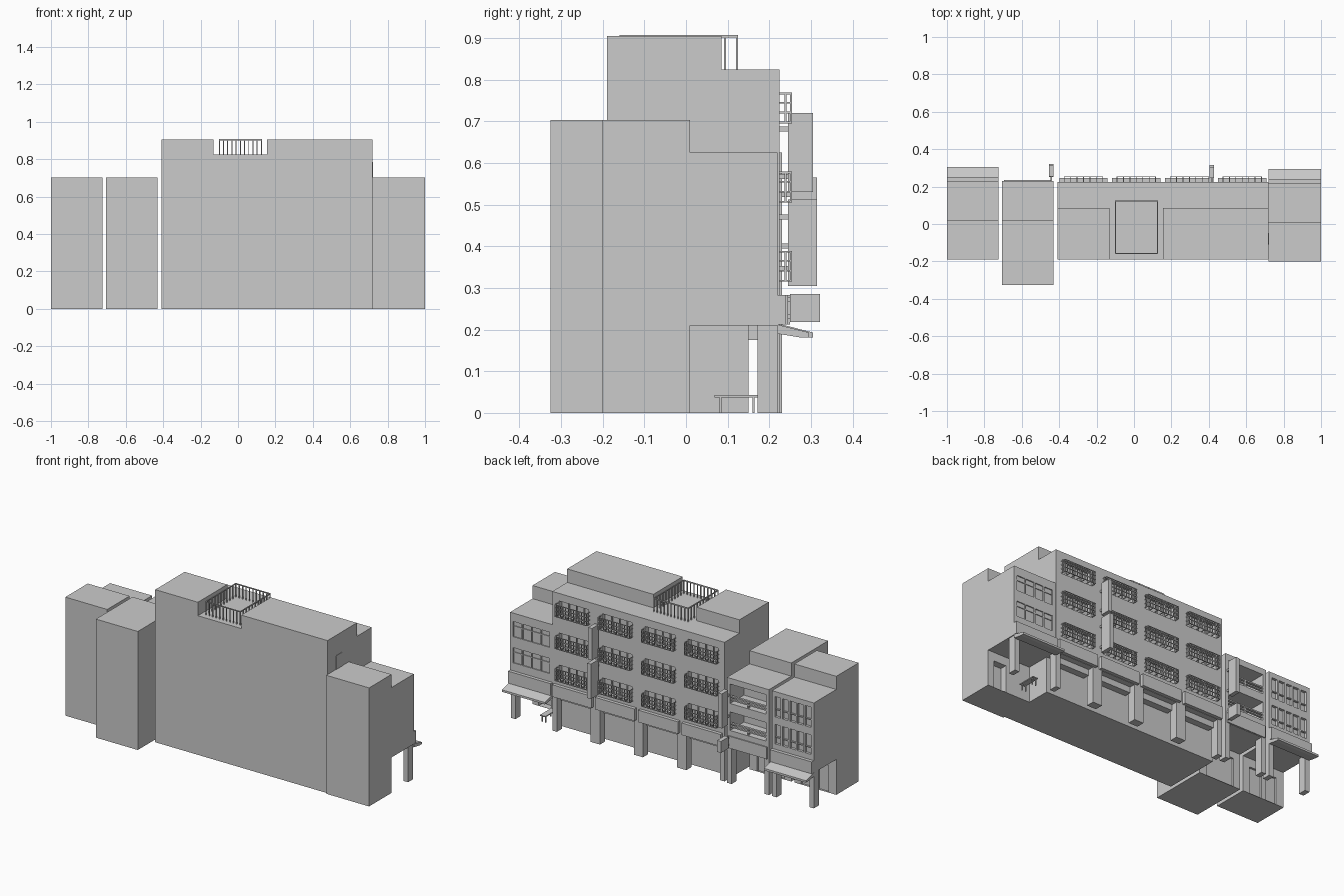
import bpy, bmesh

if "Cube" in bpy.data.objects:
    bpy.data.objects.remove(bpy.data.objects["Cube"])


def make(name, bm):
    bmesh.ops.recalc_face_normals(bm, faces=bm.faces)
    me = bpy.data.meshes.new(name)
    bm.to_mesh(me)
    bm.free()
    ob = bpy.data.objects.new(name, me)
    bpy.context.collection.objects.link(ob)
    return ob


def boxes(name, items):
    """One object from boxes given as (x0, x1, y0, y1, z0, z1)."""
    bm = bmesh.new()
    for x0, x1, y0, y1, z0, z1 in items:
        vs = bmesh.ops.create_cube(bm, size=1)["verts"]
        for v in vs:
            v.co.x = x1 if v.co.x > 0 else x0
            v.co.y = y1 if v.co.y > 0 else y0
            v.co.z = z1 if v.co.z > 0 else z0
    return make(name, bm)


def extrude_x(name, pts, x0, x1):
    """Side profile (y, z) extruded along x."""
    bm = bmesh.new()
    f = bm.faces.new([bm.verts.new((x0, y, z)) for y, z in pts])
    r = bmesh.ops.extrude_face_region(bm, geom=[f])
    for v in r["geom"]:
        if isinstance(v, bmesh.types.BMVert):
            v.co.x = x1
    return make(name, bm)


def cut(ob, items):
    c = boxes(ob.name + "_cutter", items)
    c.hide_render = True
    c.hide_viewport = True
    c.display_type = 'WIRE'
    m = ob.modifiers.new("openings", 'BOOLEAN')
    m.operation = 'DIFFERENCE'
    m.solver = 'EXACT'
    m.object = c


def body(name, x0, x1, yb, yr, yf, zf, ys, zt, arch=0.21):
    pts = [(yb, 0), (yr, 0), (yr, arch), (yf, arch), (yf, zf)]
    pts += [(ys, zf), (ys, zt)] if zt > zf else []
    pts += [(yb, max(zf, zt))]
    return extrude_x(name, pts, x0, x1)


def panes(x0, x1, n, gap, y0, y1, rows):
    w = (x1 - x0 + gap) / n
    return [(x0 + i * w, x0 + (i + 1) * w - gap, y0, y1, a, b)
            for a, b in rows for i in range(n)]


def columns(name, xs, yf, w=0.03, top=0.212):
    boxes(name, [(x, x + w, yf - 0.048, yf, 0, top) for x in xs])


def canopy(name, x0, x1, y):
    extrude_x(name, [(y, .19), (y, .212), (y + .075, .193), (y + .075, .181), (y + .055, .181)], x0, x1)


# low end houses and the open-balcony house
end_l = body("west_house", -1, -.725, -.19, .02, .23, .625, .02, .703)
balc = body("balcony_house", -.705, -.43, -.325, .02, .23, .625, .02, .703)
end_r = body("east_house", .72, 1, -.2, .01, .22, .625, .01, .703)

cut(end_l, panes(-.98, -.745, 5, .012, .215, .3, [(.315, .43), (.475, .595)]) +
    [(-.95, -.88, .008, .05, .001, .16), (-.85, -.77, .008, .05, .001, .16)])
cut(balc, [(-.685, -.45, .10, .3, a, b) for a, b in [(.315, .425), (.475, .59)]] +
    [(-.66, -.48, .008, .05, .001, .17)])
cut(end_r, panes(.74, .98, 4, .008, .214, .3, [(.33, .42), (.485, .575)]) +
    [(.88, .96, -.03, .05, .001, .16)])

# balcony rails and mullions in the house windows
rails = []
for z in (.315, .475):
    rails += [(-.686, -.449, .215, .228, z + h, z + h + .008) for h in (.018, .036)]
    rails += [(-.57, -.562, .216, .227, z, z + .04)]
boxes("balcony_rails", rails)
boxes("west_window_bars", [(-.982, -.743, .217, .226, z, z + .006) for z in (.35, .515)])
boxes("east_window_bars", [(.738, .982, .2145, .219, z, z + .005) for z in (.39, .545)])

# arcade columns, bands and canopies
columns("west_columns", (-1, -.755), .23)
columns("balcony_house_columns", (-.705, -.46), .23)
columns("east_columns", (.965,), .22)
boxes("west_band", [(-1, -.725, .225, .25, .212, .283)])
boxes("east_band", [(.72, 1, .215, .24, .212, .283)])
boxes("balcony_house_band", [(-.695, -.44, .225, .236, .212, .283)])
canopy("west_canopy", -1, -.725, .23)
canopy("east_canopy", .72, 1, .22)

# four tall houses with barred windows
edges = [-.41, -.13, .155, .4375, .72]
levels = (.315, .505, .695)
for i, name in enumerate(("tall_house_a", "tall_house_b", "tall_house_c", "tall_house_d")):
    x0, x1 = edges[i], edges[i + 1]
    c = (x0 + x1) / 2
    flat = i == 1
    ob = body(name, x0, x1, -.19, .15, .225, .825, .085, .825 if flat else .905)
    cut(ob, [(c - .098, c + .098, .195, .3, z, z + .085) for z in levels])
    boxes(name + "_band", [(x0 + .012, x1 - .012, .22, .245, .212, .283)])
    columns(name + "_columns", (x0, x1 - .03), .225)
    boxes(name + "_shutter_box", [(x0 + .03, x1 - .03, .15, .19, .175, .211)])
    cage = []
    for z in levels:
        l, r, t = c - .105, c + .105, .004
        for h in (0, .024, .048, .070):      # rails around the cage
            cage.append((l, r, .251, .255, z + h, z + h + t))
            cage += [(x, x + t, .222, .255, z + h, z + h + t) for x in (l, r - t)]
        for k in range(13):                  # uprights and floor bars
            x = l + k * (r - l - t) / 12
            cage.append((x, x + t, .250, .254, z, z + .073))
            if k % 2 == 0:
                cage.append((x, x + t, .222, .254, z, z + t))
        cage += [(x, x + t, .237, .241, z, z + .073) for x in (l, r - t)]
        # window mullions
        cage += [(c + d - .003, c + d + .003, .193, .202, z, z + .085) for d in (-.05, 0, .05)]
    boxes(name + "_window_cages", cage)

# roof terrace railing
bars, (l, r, a, b), t = [], (-.1, .125, -.157, .122), .005
for z in (.901,):
    bars += [(l, r, y - t / 2, y + t / 2, z, z + .006) for y in (a, b)]
    bars += [(x - t / 2, x + t / 2, a, b, z, z + .006) for x in (l, r)]
for k in range(11):
    x, y = l + (r - l) * k / 10, a + (b - a) * k / 10
    bars += [(x - t / 2, x + t / 2, q - t / 2, q + t / 2, .82, .904) for q in (a, b)]
    bars += [(q - t / 2, q + t / 2, y - t / 2, y + t / 2, .82, .904) for q in (l, r)]
boxes("terrace_railing", bars)

# side door onto the east roof
extrude_x("roof_door", [(-.11, .7), (-.048, .7), (-.048, .779), (-.053, .785),
                        (-.105, .785), (-.11, .779)], .715, .722)

# blank hanging signs with wall brackets
signs = [(.404, .428, .245, .305, .53, .72), (.404, .428, .245, .315, .305, .512),
         (-.455, -.43, .255, .314, .36, .565), (-.455, -.43, .25, .322, .218, .286)]
for k, s in enumerate(signs):
    boxes("hanging_sign_%d" % k, [s])
    m, h = (s[0] + s[1]) / 2, s[5] - s[4]
    boxes("sign_bracket_%d" % k, [(m - .004, m + .004, .22, s[2] + .005, s[4] + f * h - .006, s[4] + f * h + .006)
                                  for f in (.2, .8)])

# bench in the east arcade
boxes("bench", [(.8, .835, .068, .175, .037, .043)] +
      [(x, x + .005, y, y + .005, 0, .038) for x in (.803, .827) for y in (.08, .16)])
